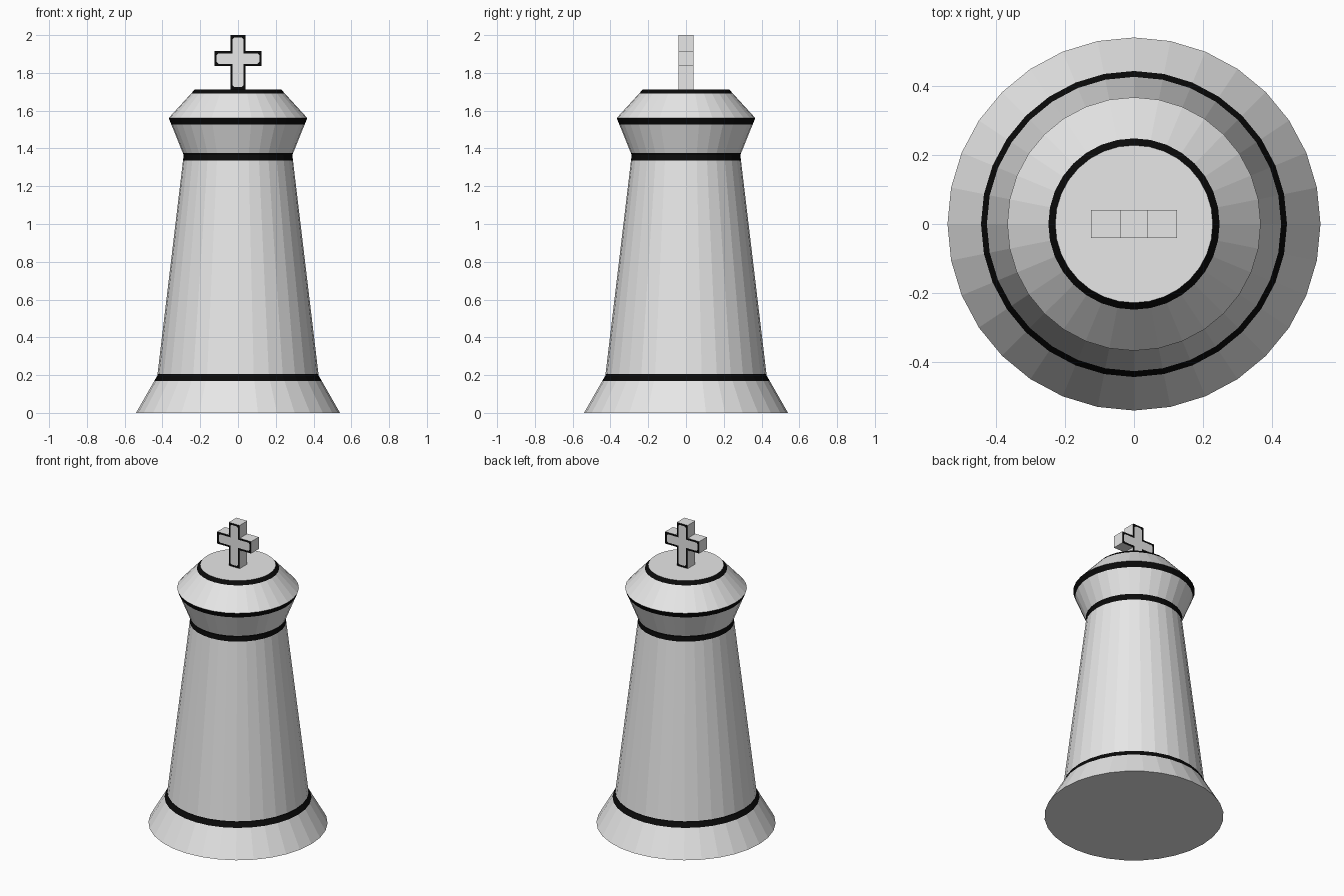
import bpy, bmesh, math

if "Cube" in bpy.data.objects:
    bpy.data.objects.remove(bpy.data.objects["Cube"])

SIDES = 32


def material(name, v):
    m = bpy.data.materials.new(name)
    m.diffuse_color = (v, v, v, 1)
    m.use_nodes = True
    m.node_tree.nodes["Principled BSDF"].inputs["Base Color"].default_value = m.diffuse_color
    return m


MATS = [material("light_grey", 0.8), material("black_line", 0.003)]


def finish(bm, name):
    bmesh.ops.recalc_face_normals(bm, faces=bm.faces[:])
    mesh = bpy.data.meshes.new(name)
    bm.to_mesh(mesh)
    bm.free()
    for m in MATS:
        mesh.materials.append(m)
    obj = bpy.data.objects.new(name, mesh)
    bpy.context.collection.objects.link(obj)
    return obj


def lathe(name, profile):
    """Closed turned part; each entry is radius, height, material above it."""
    bm = bmesh.new()
    rings = []
    for r, z, _ in profile:
        rings.append([bm.verts.new((r * math.cos(a), r * math.sin(a), z))
                      for a in (2 * math.pi * i / SIDES for i in range(SIDES))])
    bm.faces.new(rings[0])
    bm.faces.new(rings[-1])
    for k in range(len(rings) - 1):
        lo, hi = rings[k], rings[k + 1]
        for i in range(SIDES):
            j = (i + 1) % SIDES
            bm.faces.new((lo[i], lo[j], hi[j], hi[i])).material_index = profile[k][2]
    return finish(bm, name)


# Flared foot, tapered body, collar and sloped cap, with black lines at the creases
lathe("piece_body", [
    (0.540, 0.000, 0),
    (0.443, 0.170, 1),
    (0.427, 0.197, 1),
    (0.426, 0.206, 0),
    (0.291, 1.337, 1),
    (0.288, 1.365, 1),
    (0.292, 1.376, 0),
    (0.353, 1.527, 1),
    (0.367, 1.561, 0),
    (0.248, 1.691, 1),
    (0.228, 1.713, 0),
])

# Cross on top, outlined in black on its front and back
W, ARM, D = 0.040, 0.125, 0.040
Z0, Z1, Z2, Z3 = 1.713, 1.836, 1.915, 2.0
half = [(W, Z0), (W, Z1), (ARM, Z1), (ARM, Z2), (W, Z2), (W, Z3)]
outline = half + [(-x, z) for x, z in reversed(half)]
bm = bmesh.new()
front = bm.faces.new([bm.verts.new((x, -D, z)) for x, z in outline])
back = bm.faces.new([bm.verts.new((x, D, z)) for x, z in reversed(outline)])
fv, bv = list(front.verts), list(reversed(back.verts))
for i in range(12):
    j = (i + 1) % 12
    bm.faces.new((fv[j], fv[i], bv[i], bv[j]))
bmesh.ops.recalc_face_normals(bm, faces=bm.faces[:])
for face in (front, back):
    rim = bmesh.ops.inset_region(bm, faces=[face], thickness=0.012,
                                 use_even_offset=True)["faces"]
    for f in rim:
        f.material_index = 1
    # Soften the outer corners of the light centre
    corners = [l.vert for l in face.loops if l.is_convex]
    res = bmesh.ops.bevel(bm, geom=corners, offset=0.009, segments=1,
                          affect='VERTICES')
    for f in res["faces"]:
        if len(f.verts) == 3:
            f.material_index = 1
finish(bm, "top_cross")
